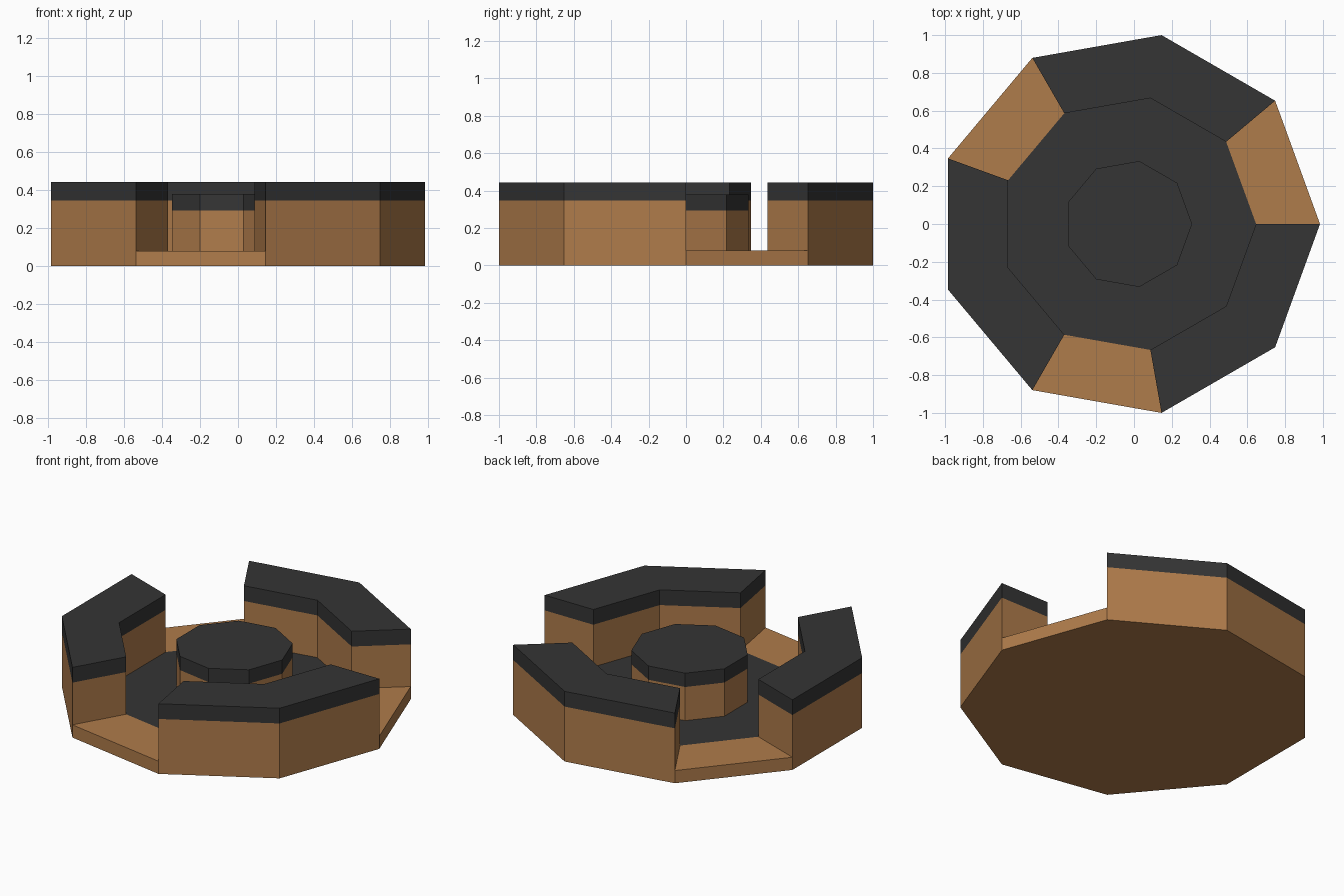
import bpy, bmesh, math

if "Cube" in bpy.data.objects:
    bpy.data.objects.remove(bpy.data.objects["Cube"])

N = 9
R = 1.0154                       # outer nonagon radius
R_IN, R_HUB = R * 2 / 3, R / 3   # inner wall face, central hub
CX = -R * (1 - math.cos(math.radians(20))) / 2
Z_FLOOR, Z_BAND, Z_TOP = 0.08, 0.346, 0.442
Z_HUB_BAND, Z_HUB = 0.292, 0.379
WOOD, DARK = 0, 1


def material(name, color):
    m = bpy.data.materials.new(name)
    m.diffuse_color = color
    m.use_nodes = True
    m.node_tree.nodes["Principled BSDF"].inputs["Base Color"].default_value = m.diffuse_color
    return m


MATS = [material("wood", (0.43, 0.2, 0.07, 1)), material("dark", (0.035, 0.035, 0.035, 1))]


def p(r, i, z):
    a = math.tau * (i % N) / N
    return (CX + r * math.cos(a), r * math.sin(a), z)


class Part:
    """Collects flat faces and welds them into one mesh object."""

    def __init__(self, name):
        self.name, self.bm = name, bmesh.new()

    def face(self, pts, mat):
        f = self.bm.faces.new([self.bm.verts.new(c) for c in pts])
        f.material_index = mat

    def side(self, a, b, z0, z1, mat):
        (ra, ia), (rb, ib) = a, b
        self.face([p(ra, ia, z0), p(rb, ib, z0), p(rb, ib, z1), p(ra, ia, z1)], mat)

    def flat(self, r0, r1, i, z, mat):
        self.face([p(r0, i, z), p(r1, i, z), p(r1, i + 1, z), p(r0, i + 1, z)], mat)

    def finish(self):
        bmesh.ops.remove_doubles(self.bm, verts=self.bm.verts, dist=1e-4)
        me = bpy.data.meshes.new(self.name)
        self.bm.to_mesh(me)
        self.bm.free()
        for m in MATS:
            me.materials.append(m)
        bpy.context.collection.objects.link(bpy.data.objects.new(self.name, me))


# Base slab: underside, dark floor ring, wooden sills in the three openings
base = Part("base")
base.face([p(R, -i, 0) for i in range(N)], WOOD)
for i in range(N):
    base.flat(R_HUB, R_IN, i, Z_FLOOR, DARK)
    if i % 3 == 0:
        base.flat(R_IN, R, i, Z_FLOOR, WOOD)
        base.side((R, i), (R, i + 1), 0, Z_FLOOR, WOOD)
base.finish()

# Three two-sided wall segments with dark capping
for n in range(3):
    wall = Part(f"wall_{n + 1}")
    s, e = 3 * n + 1, 3 * n + 3
    for i in (s, s + 1):
        wall.side((R, i), (R, i + 1), 0, Z_BAND, WOOD)
        wall.side((R, i), (R, i + 1), Z_BAND, Z_TOP, DARK)
        wall.side((R_IN, i + 1), (R_IN, i), Z_FLOOR, Z_BAND, WOOD)
        wall.side((R_IN, i + 1), (R_IN, i), Z_BAND, Z_TOP, DARK)
        wall.flat(R_IN, R, i, Z_TOP, DARK)
    for z0, z1, mat in ((Z_FLOOR, Z_BAND, WOOD), (Z_BAND, Z_TOP, DARK)):
        wall.side((R_IN, s), (R, s), z0, z1, mat)
        wall.side((R, e), (R_IN, e), z0, z1, mat)
    wall.finish()

# Central hub with dark cap
hub = Part("central_hub")
for i in range(N):
    hub.side((R_HUB, i), (R_HUB, i + 1), Z_FLOOR, Z_HUB_BAND, WOOD)
    hub.side((R_HUB, i), (R_HUB, i + 1), Z_HUB_BAND, Z_HUB, DARK)
hub.face([p(R_HUB, i, Z_HUB) for i in range(N)], DARK)
hub.finish()
